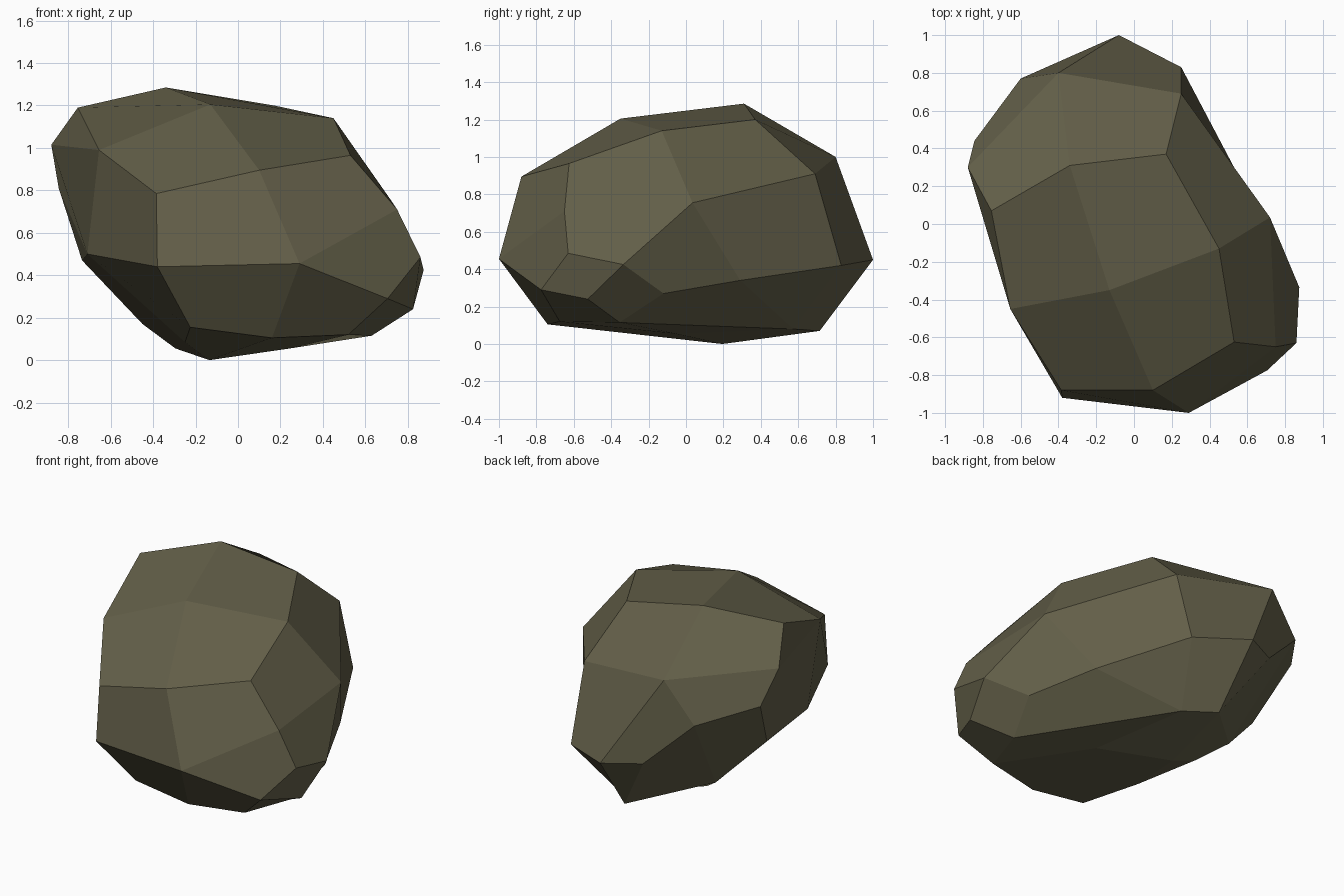
import bpy, bmesh, math

# Corner points of the chipped boulder, grouped from crown to underside
crown = [(-.34, .31, 1.285), (-.13, -.35, 1.205), (.17, .37, 1.2), (.45, -.13, 1.14),
         (-.755, .07, 1.19), (-.655, -.45, .99), (-.88, .30, 1.015), (-.40, .80, 1.0)]
shoulder = [(.53, -.625, .965), (.10, -.88, .895), (-.385, -.88, .785), (-.845, .44, .81),
            (-.60, .77, .743), (.25, .69, .91), (.72, .035, .755), (.75, -.65, .71)]
belt = [(.86, -.63, .485), (.875, -.335, .425), (.29, -1.0, .455), (-.38, -.92, .44),
        (-.08, 1.0, .45), (.25, .83, .42), (-.305, .88, .46), (-.71, -.24, .50),
        (-.735, .216, .47), (.535, .29, .34)]
foot = [(.705, -.775, .29), (.825, -.525, .24), (.71, -.12, .27), (.63, -.355, .115),
        (.52, -.675, .12), (.16, -.74, .105), (-.225, -.735, .155), (-.45, .337, .17)]
underside = [(-.135, .195, 0), (.245, -.055, .055), (-.057, .715, .07),
             (.113, .572, .08), (-.295, .207, .055), (-.25, -.26, .085)]

# Stretch a faceted skin over the corners
bm = bmesh.new()
for layer in (crown, shoulder, belt, foot, underside):
    for p in layer:
        bm.verts.new(p)
hull = bmesh.ops.convex_hull(bm, input=bm.verts[:])
loose = [v for v in bm.verts if not v.link_faces]
bmesh.ops.delete(bm, geom=loose, context='VERTS')

# Merge near-flat triangle pairs into broad facets
bmesh.ops.join_triangles(bm, faces=bm.faces[:], angle_face_threshold=math.radians(25),
                         angle_shape_threshold=math.radians(80))
bmesh.ops.recalc_face_normals(bm, faces=bm.faces[:])
for f in bm.faces:
    f.smooth = False

mesh = bpy.data.meshes.new("boulder")
bm.to_mesh(mesh)
bm.free()

# Single olive-brown stone colour
stone = bpy.data.materials.new("olive stone")
stone.diffuse_color = (.125, .115, .066, 1)
mesh.materials.append(stone)
rock = bpy.data.objects.new("boulder", mesh)
bpy.context.collection.objects.link(rock)
